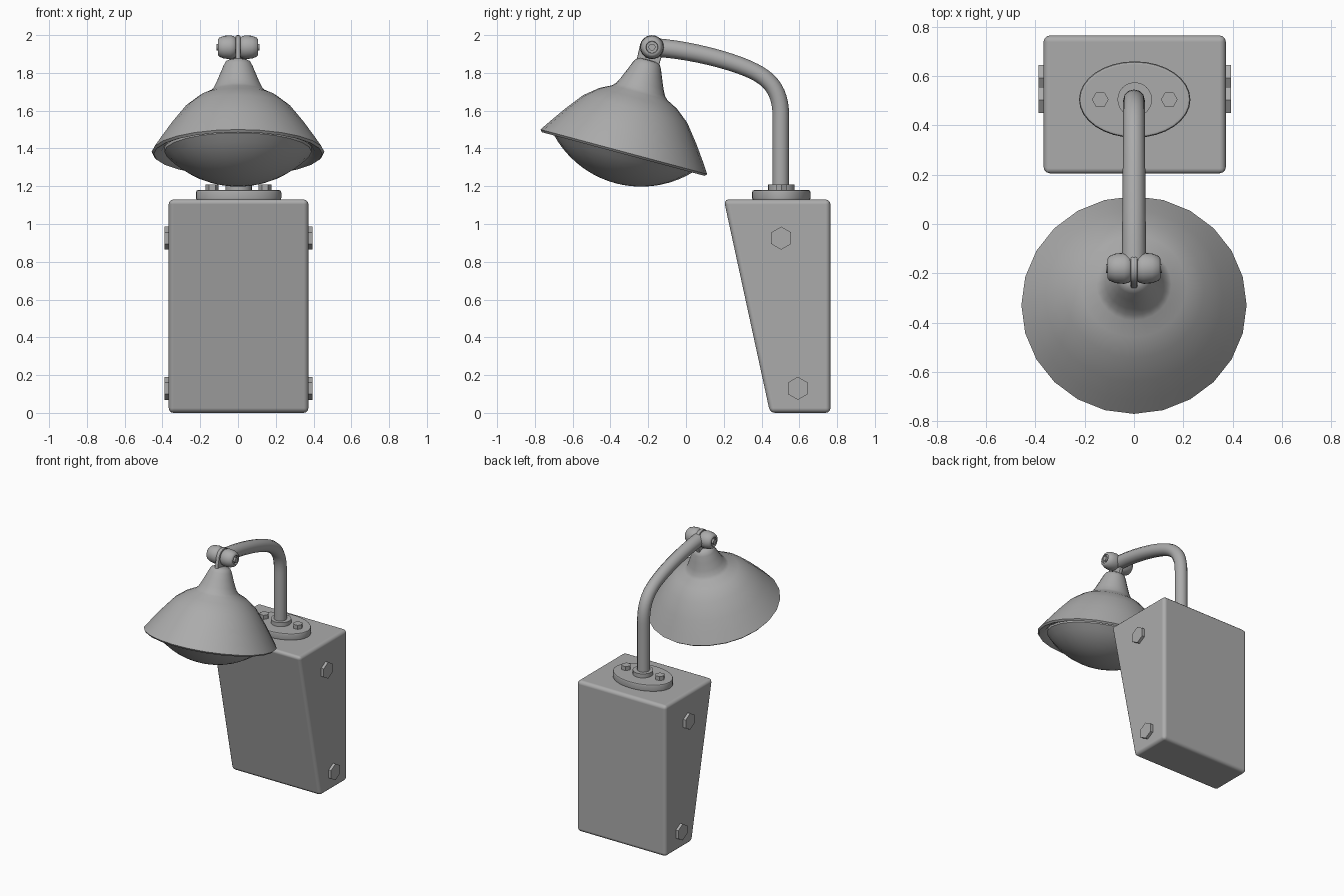
import bpy, bmesh
from math import pi, sin, cos, radians, sqrt
from mathutils import Matrix, Vector

cube = bpy.data.objects.get("Cube")
if cube:
    bpy.data.objects.remove(cube, do_unlink=True)

colour = (0.41, 0.41, 0.41, 1)
grey = bpy.data.materials.new("plain grey")
grey.use_nodes = True
grey.diffuse_color = colour
grey.node_tree.nodes["Principled BSDF"].inputs["Base Color"].default_value = colour


def finish(obj, angle=40):
    """Give the object its material and smooth its rounded faces."""
    obj.data.materials.clear()
    obj.data.materials.append(grey)
    bpy.ops.object.select_all(action='DESELECT')
    obj.select_set(True)
    bpy.context.view_layer.objects.active = obj
    bpy.ops.object.shade_smooth_by_angle(angle=radians(angle))
    return obj


def add_mesh(name, bm, matrix=Matrix(), angle=40):
    bm.transform(matrix)
    bmesh.ops.recalc_face_normals(bm, faces=bm.faces)
    mesh = bpy.data.meshes.new(name)
    bm.to_mesh(mesh)
    bm.free()
    obj = bpy.data.objects.new(name, mesh)
    bpy.context.collection.objects.link(obj)
    return finish(obj, angle)


def lathe(name, profile, segments, matrix, angle=40):
    """Spin (radius, height) points round the local z axis."""
    bm = bmesh.new()
    verts = [bm.verts.new((r, 0, h)) for r, h in profile]
    edges = [bm.edges.new(pair) for pair in zip(verts, verts[1:])]
    bmesh.ops.spin(bm, geom=verts + edges, cent=(0, 0, 0), axis=(0, 0, 1),
                   angle=2 * pi, steps=segments, use_duplicate=False)
    bmesh.ops.remove_doubles(bm, verts=bm.verts, dist=0.0005)
    return add_mesh(name, bm, matrix, angle)


def prism(name, outline, depth, matrix, bevel=0.0, segments=3):
    """Extrude a local xy outline along z, round its edges, keep its sides flat."""
    bm = bmesh.new()
    face = bm.faces.new([bm.verts.new((x, y, 0)) for x, y in outline])
    new = bmesh.ops.extrude_face_region(bm, geom=[face])["geom"]
    bmesh.ops.translate(bm, vec=(0, 0, depth),
                        verts=[v for v in new if isinstance(v, bmesh.types.BMVert)])
    bmesh.ops.recalc_face_normals(bm, faces=bm.faces)
    if bevel:
        sharp = [e for e in bm.edges if e.calc_face_angle(0) > radians(50)]
        bmesh.ops.bevel(bm, geom=sharp, offset=bevel, segments=segments,
                        profile=0.5, affect='EDGES', clamp_overlap=True)
    obj = add_mesh(name, bm, matrix)
    flat = obj.modifiers.new("flat_sides", 'WEIGHTED_NORMAL')
    flat.keep_sharp = True
    flat.weight = 100
    return obj


def ring(rx, ry, count, turn=0.0):
    return [(rx * cos(turn + 2 * pi * i / count), ry * sin(turn + 2 * pi * i / count))
            for i in range(count)]


# Local x, y, z become world y, z, x for parts built sideways
sideways = Matrix(((0, 0, 1, 0), (1, 0, 0, 0), (0, 1, 0, 0), (0, 0, 0, 1)))
mid = 0.003

# Tapered housing
prism("housing", [(0.445, 0), (0.765, 0), (0.765, 1.13), (0.2, 1.13)], 0.74,
      Matrix.Translation((mid - 0.37, 0, 0)) @ sideways, 0.026)

# Oval mounting plate and collar
prism("mounting_plate", ring(0.226, 0.155, 32), 0.055,
      Matrix.Translation((mid, 0.505, 1.125)), 0.012, 2)
lathe("pole_collar", [(0, 0), (0.07, 0), (0.07, 0.03), (0, 0.03)], 24,
      Matrix.Translation((mid, 0.505, 1.18)))

# Hexagonal bolts
for side, word in ((1, "left"), (-1, "right")):
    prism("plate_bolt_" + word, ring(0.034, 0.034, 6), 0.035,
          Matrix.Translation((mid + 0.14 * side, 0.505, 1.175)))
    for level, y, z in (("upper", 0.504, 0.925), ("lower", 0.592, 0.13)):
        prism(f"{level}_bolt_{word}", ring(0.061, 0.061, 6, pi / 6), 0.026,
              Matrix.Translation((mid + 0.365 * side, y, z))
              @ Matrix.Diagonal((side, 1, 1, 1)) @ sideways)

# Bent pole
curve = bpy.data.curves.new("pole", 'CURVE')
curve.dimensions = '3D'
curve.bevel_depth = 0.044
curve.bevel_resolution = 4
curve.resolution_u = 10
curve.use_fill_caps = True
spline = curve.splines.new('BEZIER')
path = [((0.502, 1.17), (0.502, 1.3), (0.502, 1.04)),
        ((0.502, 1.57), (0.502, 1.69), (0.502, 1.45)),
        ((0.36, 1.808), (0.25, 1.863), (0.46, 1.758)),
        ((-0.17, 1.935), (-0.3, 1.945), (0.02, 1.923))]
spline.bezier_points.add(len(path) - 1)
for point, (co, ahead, behind) in zip(spline.bezier_points, path):
    point.handle_left_type = point.handle_right_type = 'FREE'
    point.co = (0, *co)
    point.handle_right = (0, *ahead)
    point.handle_left = (0, *behind)
spline.bezier_points[-1].radius = 1.12
pole = bpy.data.objects.new("pole", curve)
bpy.context.collection.objects.link(pole)
bpy.ops.object.select_all(action='DESELECT')
pole.select_set(True)
bpy.context.view_layer.objects.active = pole
bpy.ops.object.convert(target='MESH')
finish(bpy.context.view_layer.objects.active)

# Pivot knobs with recessed end screws
pivot = Vector((0, -0.18, 1.936))
knob = [(0, 0.008), (0.045, 0.008), (0.058, 0.02), (0.063, 0.04), (0.06, 0.075),
        (0.05, 0.1), (0.04, 0.107), (0.032, 0.107), (0.03, 0.097), (0.018, 0.097),
        (0.018, 0.113), (0, 0.113)]
for side, word in ((1, "left"), (-1, "right")):
    lathe("pivot_knob_" + word, knob, 24,
          Matrix.Translation(pivot) @ Matrix.Diagonal((side, 1, 1, 1)) @ sideways, 50)

# Tilted frame for the shade, whose axis runs through the pivot
tilt = Matrix.Translation((0, -0.329, 1.382)) @ Matrix.Rotation(radians(-15), 4, 'X')

# Thin hinge tab rising from the shade neck to the pivot
tab = [(-0.06, 0.46), (0.06, 0.46)] + [(0.064 * cos(a * pi / 12), 0.573 + 0.064 * sin(a * pi / 12))
                                       for a in range(13)]
prism("hinge_tab", tab, 0.028, tilt @ Matrix.Translation((-0.014, 0, 0)) @ sideways, 0.008, 2)

# Bell-shaped shade with neck and rim
lathe("shade", [(0, 0.505), (0.045, 0.502), (0.066, 0.492), (0.078, 0.47), (0.096, 0.425),
                (0.117, 0.375), (0.134, 0.342), (0.152, 0.324), (0.213, 0.293), (0.285, 0.235),
                (0.36, 0.14), (0.415, 0.062), (0.457, 0.0), (0.446, -0.012), (0.405, 0.004),
                (0.385, 0.03)], 24, tilt, 45)

# Bulging lens under the shade
radius, depth = 0.39, 0.172
ball = (radius ** 2 + depth ** 2) / (2 * depth)
lens = [(radius * i / 10, ball - depth - sqrt(ball ** 2 - (radius * i / 10) ** 2)) for i in range(11)]
lathe("lens", lens + [(radius, 0.03)], 24, tilt)
